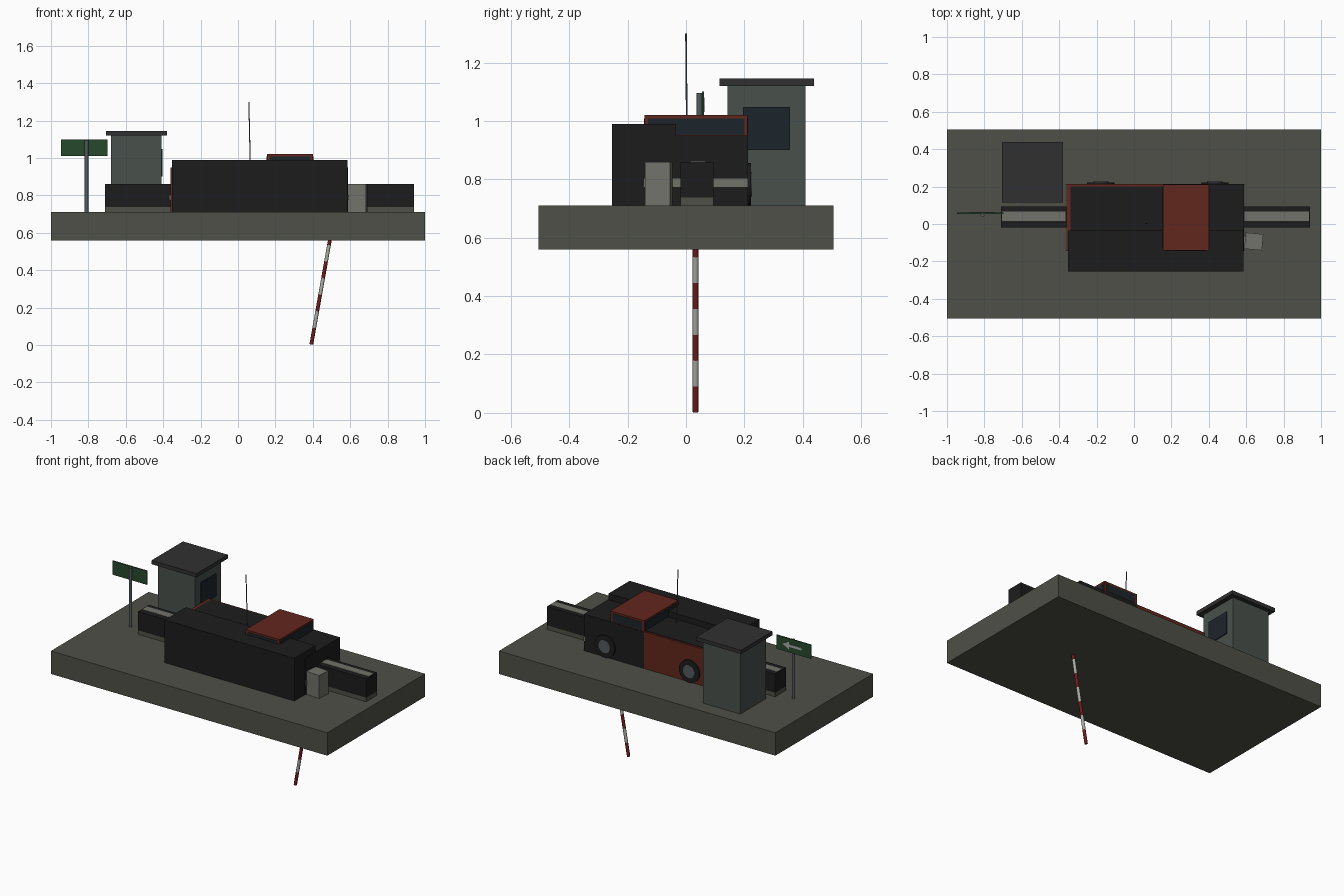
import bpy, math
from mathutils import Vector

if "Cube" in bpy.data.objects:
    bpy.data.objects.remove(bpy.data.objects["Cube"])

mats = {}
def mat(name, rgb):
    if name not in mats:
        m = bpy.data.materials.new(name)
        m.diffuse_color = (*rgb, 1)
        m.use_nodes = True
        m.node_tree.nodes["Principled BSDF"].inputs["Base Color"].default_value = m.diffuse_color
        mats[name] = m
    return mats[name]

BLACK = mat("black", (0.012, 0.012, 0.012))
RED = mat("red", (0.12, 0.02, 0.012))
STONE = mat("stone", (0.08, 0.08, 0.065))
PALE = mat("pale", (0.17, 0.17, 0.15))
BOOTH = mat("booth_green", (0.065, 0.08, 0.07))
ROOF = mat("roof_grey", (0.03, 0.03, 0.03))
GLASS = mat("dark_glass", (0.012, 0.018, 0.024))
GREEN = mat("sign_green", (0.02, 0.065, 0.025))
STEEL = mat("steel", (0.09, 0.1, 0.11))
WHITE = mat("white", (0.4, 0.4, 0.38))
STRIPE = mat("stripe_red", (0.15, 0.012, 0.012))

def box(name, x, y, z, m, rot=0):
    bpy.ops.mesh.primitive_cube_add(size=1, location=[(a + b) / 2 for a, b in (x, y, z)],
                                    rotation=(0, 0, rot))
    o = bpy.context.object
    o.name = name
    o.scale = [b - a for a, b in (x, y, z)]
    o.data.materials.append(m)
    return o

def rod(name, a, b, r, m, sides=12):
    a, b = Vector(a), Vector(b)
    bpy.ops.mesh.primitive_cylinder_add(vertices=sides, radius=r, depth=(b - a).length,
                                        location=(a + b) / 2)
    o = bpy.context.object
    o.name = name
    o.rotation_euler = (b - a).to_track_quat('Z', 'Y').to_euler()
    o.data.materials.append(m)
    bpy.ops.object.shade_smooth_by_angle(angle=math.radians(40))
    return o

# Ground slab
box("ground_slab", (-1, 1), (-0.505, 0.505), (0.56, 0.71), STONE)

# Traffic island: kerb, dark wall and pale top strip, at both ends of the vehicle
for side, x0, x1 in (("left", -0.71, -0.36), ("right", 0.585, 0.94)):
    box(side + "_island_kerb", (x0, x1), (-0.018, 0.094), (0.71, 0.737), STONE)
    box(side + "_island_wall", (x0, x1), (-0.018, 0.094), (0.737, 0.86), BLACK)
    box(side + "_island_strip", (x0 + 0.005, x1 - 0.005), (0.016, 0.066), (0.855, 0.862), PALE)

# Guard booth
box("booth_body", (-0.68, -0.41), (0.143, 0.41), (0.71, 1.12), BOOTH)
box("booth_roof", (-0.705, -0.38), (0.114, 0.438), (1.12, 1.145), ROOF)
box("booth_window", (-0.415, -0.404), (0.196, 0.357), (0.90, 1.047), GLASS)

# Long dark block on the front side
box("dark_block", (-0.353, 0.585), (-0.253, -0.035), (0.71, 0.99), BLACK)

# Pickup: front body, rear bed with cover, cab top
box("pickup_front", (0.155, 0.589), (-0.145, 0.213), (0.71, 0.95), BLACK)
box("pickup_bed", (-0.362, 0.155), (-0.145, 0.213), (0.71, 0.95), RED)
box("bed_cover", (-0.34, 0.155), (-0.13, 0.2), (0.94, 0.953), BLACK)
box("cab_top", (0.155, 0.40), (-0.142, 0.21), (0.95, 1.02), RED)
box("windshield", (0.395, 0.403), (-0.13, 0.2), (0.952, 1.008), GLASS)
box("rear_window", (0.152, 0.16), (-0.13, 0.2), (0.955, 1.008), GLASS)
for y in (-0.143, 0.211):
    box("side_window", (0.17, 0.385), (y - 0.001, y + 0.001), (0.955, 1.008), GLASS)
box("front_bumper", (0.58, 0.593), (-0.145, 0.213), (0.774, 0.802), PALE)
box("rear_bumper", (-0.368, -0.35), (-0.145, 0.213), (0.774, 0.802), PALE)

# Wheels with hubs
for x in (-0.178, 0.433):
    for y, s in ((0.213, 1), (-0.145, -1)):
        rod("wheel", (x, y - s * 0.05, 0.783), (x, y + s * 0.01, 0.783), 0.073, BLACK, 24)
        rod("wheel_hub", (x, y, 0.783), (x, y + s * 0.013, 0.783), 0.042, STEEL, 16)

# Antenna
rod("antenna", (0.066, 0.003, 0.95), (0.058, 0.0, 1.3), 0.003, STEEL, 8)

# Barrier cabinet and lowered striped arm
box("barrier_cabinet", (0.593, 0.688), (-0.137, -0.05), (0.71, 0.86), PALE, math.radians(-5))
foot, direction = Vector((0.392, 0.033, 0.003)), Vector((0.175, 0, 0.985)).normalized()
for i in range(9):
    rod("barrier_arm_stripe", foot + direction * 0.09 * i, foot + direction * 0.09 * (i + 1),
        0.01, WHITE if i % 2 else STRIPE, 12)

# Direction sign with arrow on the back
rod("sign_post", (-0.81, 0.046, 0.71), (-0.81, 0.046, 1.095), 0.01, STEEL, 12)
box("sign_panel", (-0.947, -0.697), (0.054, 0.062), (1.01, 1.10), GREEN)
box("arrow_shaft", (-0.88, -0.785), (0.061, 0.064), (1.047, 1.063), WHITE)
mesh = bpy.data.meshes.new("arrow_head")
tri = [(-0.79, 1.03), (-0.743, 1.055), (-0.79, 1.08)]
mesh.from_pydata([(x, y, z) for y in (0.061, 0.064) for x, z in tri], [],
                 [(0, 1, 2), (5, 4, 3), (0, 3, 4, 1), (1, 4, 5, 2), (2, 5, 3, 0)])
mesh.materials.append(WHITE)
bpy.context.collection.objects.link(bpy.data.objects.new("arrow_head", mesh))
